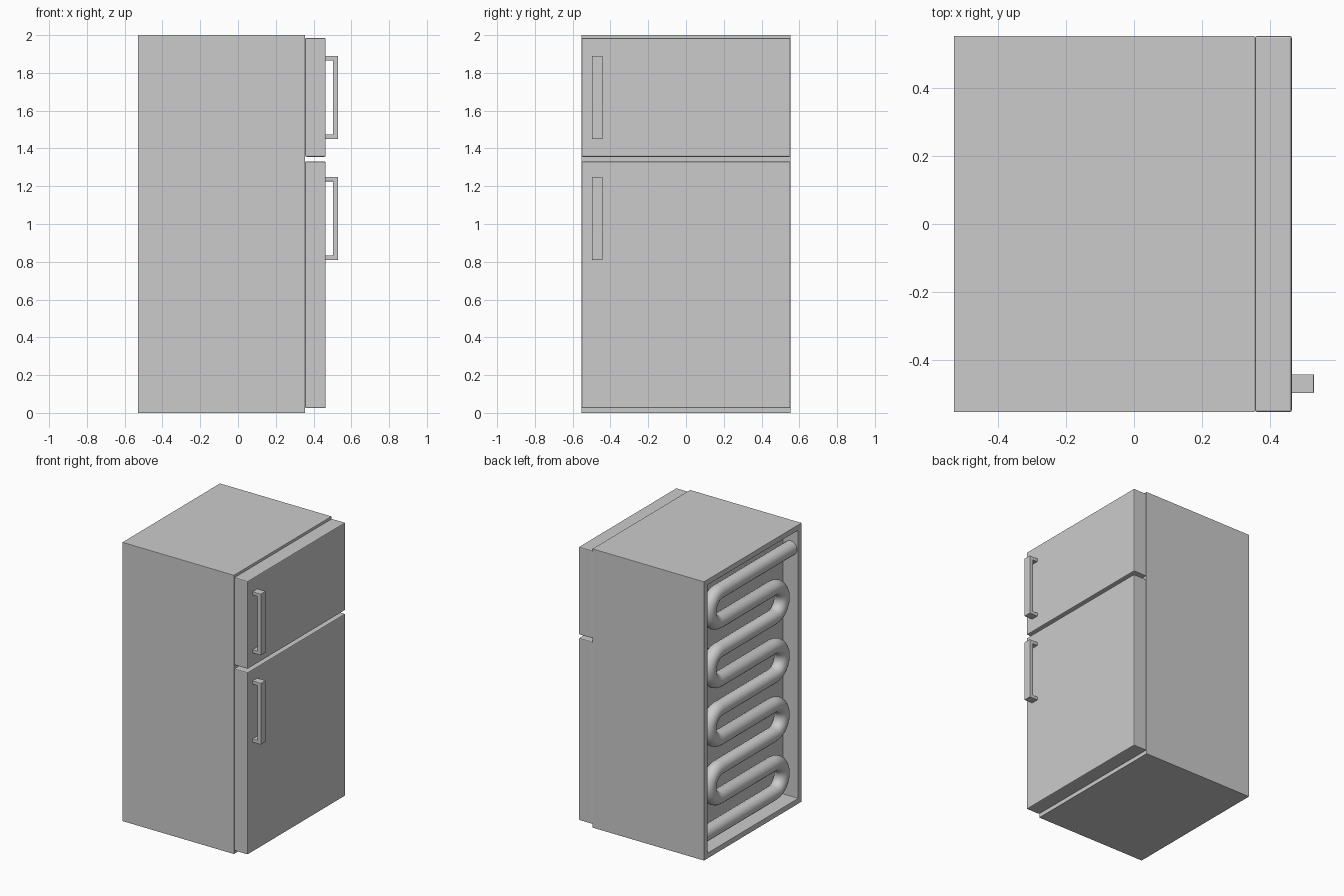
import bpy, bmesh, math
from mathutils import Vector

if "Cube" in bpy.data.objects:
    bpy.data.objects.remove(bpy.data.objects["Cube"])


def finish(name, bm, bevel=0.0):
    bmesh.ops.recalc_face_normals(bm, faces=bm.faces)
    me = bpy.data.meshes.new(name)
    bm.to_mesh(me)
    bm.free()
    ob = bpy.data.objects.new(name, me)
    bpy.context.collection.objects.link(ob)
    if bevel:
        mod = ob.modifiers.new("edge_bevel", 'BEVEL')
        mod.width, mod.segments = bevel, 2
    return ob


def box(lo, hi):
    bm = bmesh.new()
    bmesh.ops.create_cube(bm, size=1)
    lo, hi = Vector(lo), Vector(hi)
    for v in bm.verts:
        v.co = Vector(((lo + hi)[i] / 2 + v.co[i] * (hi - lo)[i] for i in range(3)))
    return bm


# cabinet with a recess in the rear (-x) face
bm = box((-0.53, -0.553, 0), (0.355, 0.553, 2))
bm.normal_update()
rear = min(bm.faces, key=lambda f: f.calc_center_median().x)
bmesh.ops.inset_individual(bm, faces=[rear], thickness=0.055)
inner = bmesh.ops.extrude_discrete_faces(bm, faces=[rear])["faces"][0]
bmesh.ops.translate(bm, verts=inner.verts, vec=(0.12, 0, 0))
finish("cabinet", bm, 0.002)

# doors
for name, z0, z1 in (("freezer_door", 1.356, 1.985), ("fridge_door", 0.025, 1.331)):
    finish(name, box((0.356, -0.553, z0), (0.464, 0.553, z1)), 0.006)


# bracket handles: C profile in xz, extruded along y
def handle(name, z0, z1):
    a, b, t, s = 0.46, 0.529, 0.027, 0.024
    profile = [(a, z0), (b, z0), (b, z1), (a, z1), (a, z1 - s),
               (b - t, z1 - s), (b - t, z0 + s), (a, z0 + s)]
    bm = bmesh.new()
    f = bm.faces.new([bm.verts.new((x, -0.497, z)) for x, z in profile])
    ext = bmesh.ops.extrude_face_region(bm, geom=[f])["geom"]
    bmesh.ops.translate(bm, vec=(0, 0.055, 0),
                        verts=[g for g in ext if isinstance(g, bmesh.types.BMVert)])
    finish(name, bm, 0.002)


handle("freezer_handle", 1.45, 1.89)
handle("fridge_handle", 0.81, 1.25)

# serpentine condenser coil in the rear recess
ROWS, TOP, STEP, TURN, X = 9, 1.82, 0.21, 0.31, -0.47
path = [(X, -0.52, TOP)]
for i in range(ROWS - 1):
    side = 1 if i % 2 == 0 else -1
    zc, r = TOP - (i + 0.5) * STEP, STEP / 2
    for k in range(13):
        a = math.pi * k / 12
        path.append((X, side * (TURN + r * math.sin(a)), zc + r * math.cos(a)))
path.append((X, 0.52, TOP - (ROWS - 1) * STEP))

bm = bmesh.new()
SIDES, RAD = 20, 0.051
pts = [Vector(p) for p in path]
rings = []
for i, p in enumerate(pts):
    t = (pts[min(i + 1, len(pts) - 1)] - pts[max(i - 1, 0)]).normalized()
    # bend start/end rings stay square to the straight runs
    if 0 < i < len(pts) - 1 and (i - 1) % 13 in (0, 12):
        t = Vector((0, 1 if t.y > 0 else -1, 0))
    n = Vector((1, 0, 0)).cross(t)
    rings.append([bm.verts.new(p + RAD * (math.cos(a) * Vector((1, 0, 0)) + math.sin(a) * n))
                  for a in (2 * math.pi * k / SIDES for k in range(SIDES))])
for r0, r1 in zip(rings, rings[1:]):
    for k in range(SIDES):
        j = (k + 1) % SIDES
        bm.faces.new((r0[k], r0[j], r1[j], r1[k]))
bm.faces.new(rings[0])
bm.faces.new(rings[-1])
coil = finish("condenser_coil", bm)
bpy.context.view_layer.objects.active = coil
coil.select_set(True)
bpy.ops.object.shade_smooth_by_angle(angle=math.radians(40))
